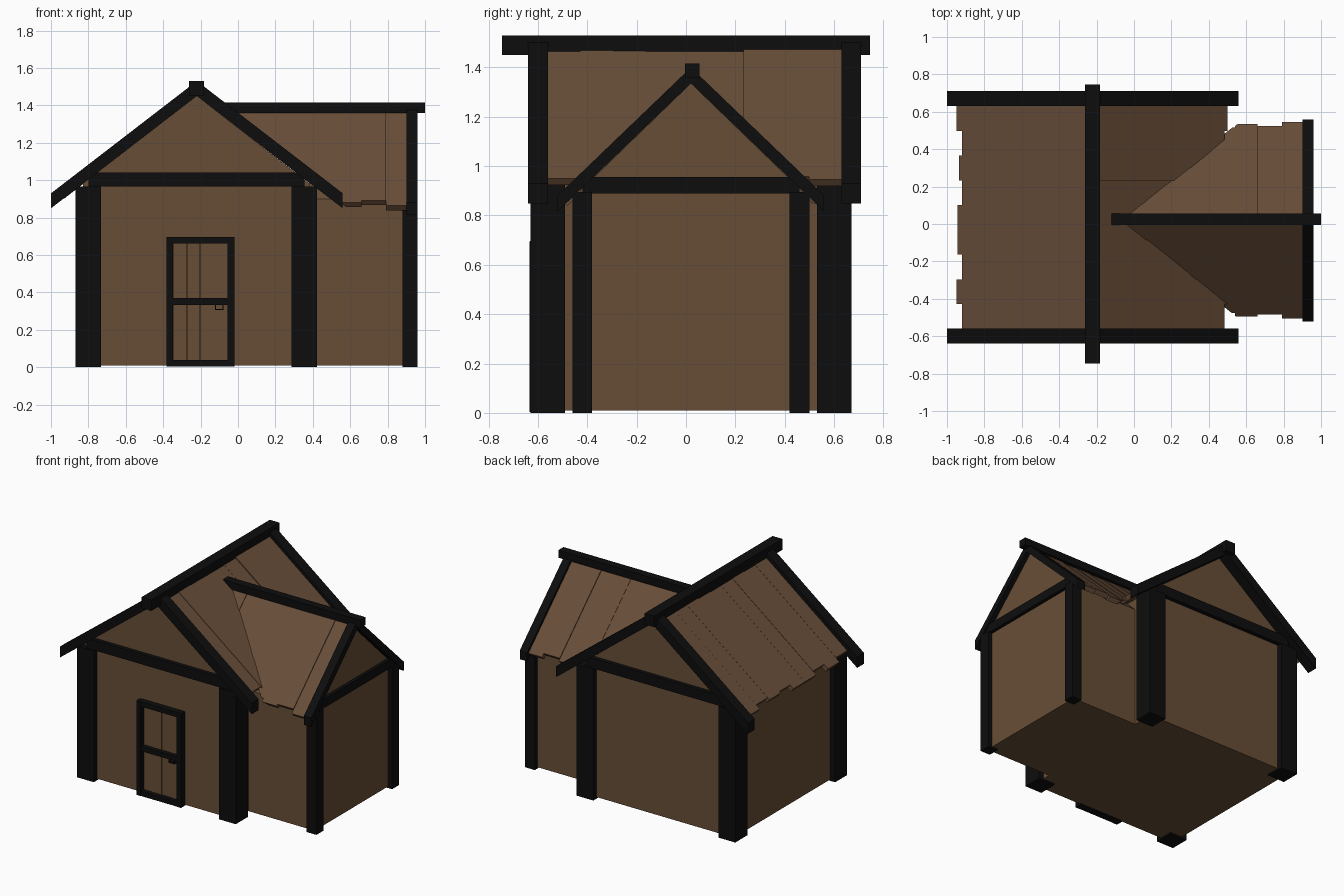
import bpy, bmesh, math, random
from mathutils import Vector

if "Cube" in bpy.data.objects:
    bpy.data.objects.remove(bpy.data.objects["Cube"])

random.seed(4)


def material(name, rgb):
    m = bpy.data.materials.new(name)
    m.diffuse_color = (*rgb, 1)
    m.use_nodes = True
    m.node_tree.nodes["Principled BSDF"].inputs["Base Color"].default_value = m.diffuse_color
    return m


WOOD = material("brown_wood", (0.135, 0.076, 0.037))
ROOF = material("roof_wood", (0.14, 0.075, 0.04))
DARK = material("dark_timber", (0.004, 0.004, 0.004))


def prism(name, profile, axis, a, b, mat, cut=None):
    """Extrude a (u, z) profile along axis 'x' or 'y' from a to b."""
    bm = bmesh.new()
    place = (lambda u, z, t: (t, u, z)) if axis == 'x' else (lambda u, z, t: (u, t, z))
    v0 = [bm.verts.new(place(u, z, a)) for u, z in profile]
    v1 = [bm.verts.new(place(u, z, b)) for u, z in profile]
    n = len(profile)
    bm.faces.new(v0)
    bm.faces.new(v1)
    for i in range(n):
        j = (i + 1) % n
        bm.faces.new((v0[i], v0[j], v1[j], v1[i]))
    bmesh.ops.recalc_face_normals(bm, faces=bm.faces)
    if cut:
        bmesh.ops.bisect_plane(bm, geom=bm.verts[:] + bm.edges[:] + bm.faces[:],
                               plane_co=cut[0], plane_no=cut[1], clear_inner=True)
    me = bpy.data.meshes.new(name)
    bm.to_mesh(me)
    bm.free()
    me.materials.append(mat)
    ob = bpy.data.objects.new(name, me)
    bpy.context.collection.objects.link(ob)
    return ob


def box(name, x0, x1, y0, y1, z0, z1, mat=DARK):
    return prism(name, [(x0, z0), (x1, z0), (x1, z1), (x0, z1)], 'y', y0, y1, mat)


def rafters(name, axis, c, top, bottom, slope, reach, a, b):
    for side, s in (("a", -1), ("b", 1)):
        prism(f"{name}_{side}", [(c, top), (c + s * reach, top - slope * reach),
                                 (c + s * reach, bottom - slope * reach), (c, bottom)],
              axis, a, b, DARK)


def plank(name, axis, c, s, top, slope, reach, thick, a, b, cut=None):
    k = math.hypot(1, slope)
    end = (c + s * reach, top - slope * reach)
    low = (end[0] - s * thick * slope / k, end[1] - thick / k)
    prism(name, [(c, top), end, low, (c, top - thick * k)], axis, a, b, ROOF, cut)


# Main and wing dimensions
MX, MS = -0.22, 0.77
WY, WS = 0.02, 0.96

# Wall bodies, closed below by their floors
prism("main_walls", [(-0.83, 0.01), (0.385, 0.01), (0.385, 0.98), (MX, 1.45), (-0.83, 0.98)],
      'y', -0.59, 0.63, WOOD)
prism("wing_walls", [(-0.43, 0.01), (0.47, 0.01), (0.47, 0.90), (WY, 1.335), (-0.43, 0.90)],
      'x', 0.38, 0.925, WOOD)

# Corner posts
for i, x in enumerate((-0.87, 0.285)):
    for j, y in enumerate((-0.63, 0.53)):
        box(f"main_post_{i}{j}", x, x + 0.138, y, y + 0.14, 0, 0.965)
for j, y in enumerate((-0.46, 0.42)):
    box(f"wing_post_{j}", 0.88, 0.96, y, y + 0.08, 0, 0.895)

# Tie beams across each gable
box("front_tie_beam", -0.80, 0.355, -0.62, -0.56, 0.965, 1.04)
box("back_tie_beam", -0.80, 0.355, 0.60, 0.66, 0.965, 1.04)
box("wing_tie_beam", 0.90, 0.95, -0.42, 0.46, 0.89, 0.955)

# Rafters and ridge beams
rafters("front_rafter", 'y', MX, 1.53, 1.45, MS, 0.78, -0.64, -0.56)
rafters("back_rafter", 'y', MX, 1.53, 1.45, MS, 0.78, 0.63, 0.71)
rafters("wing_rafter", 'x', WY, 1.40, 1.335, WS, 0.54, 0.90, 0.96)
box("main_ridge_beam", -0.263, -0.183, -0.745, 0.745, 1.45, 1.53)
box("wing_ridge_beam", -0.12, 1.0, -0.005, 0.055, 1.36, 1.415)

# Main roof planks with uneven ends
reaches = (0.70, 0.73, 0.70, 0.725, 0.725, 0.70, 0.715, 0.70, 0.73)
step = 1.19 / 9
for s, side in ((-1, "left"), (1, "right")):
    for i, r in enumerate(reaches):
        y = -0.56 + i * step
        reach = r if s < 0 else (0.72 if i in (1, 8, 5) else 0.705)
        plank(f"{side}_roof_plank_{i}", 'y', MX, s, 1.497 + random.uniform(-0.006, 0.006),
              MS, reach, 0.035, y, y + step)

# Wing roof planks, trimmed where they meet the main roof
cut = (Vector((MX, 0, 1.47)), Vector((MS, 0, 1)))
edges = (-0.07, 0.07, 0.18, 0.30, 0.42, 0.54, 0.66, 0.79, 0.91)
for s, side in ((-1, "front"), (1, "back")):
    for i in range(len(edges) - 1):
        reach = (0.505, 0.51, 0.505, 0.51, 0.495, 0.515, 0.505, 0.525)[i]
        plank(f"{side}_wing_plank_{i}", 'x', WY, s, 1.372 + random.uniform(-0.005, 0.005),
              WS, reach, 0.035, edges[i], edges[i + 1], cut)

# Door: frame, boards and latch
box("door_frame_left", -0.383, -0.347, -0.635, -0.58, 0.003, 0.695)
box("door_frame_right", -0.055, -0.019, -0.635, -0.58, 0.003, 0.695)
for n, z in (("bottom", 0.003), ("middle", 0.333), ("top", 0.66)):
    box(f"door_frame_{n}", -0.36, -0.04, -0.633, -0.58, z, z + 0.036)
for i in range(4):
    x = -0.347 + i * 0.073
    box(f"door_board_{i}", x + 0.001, x + 0.072, -0.60 - 0.003 * (i % 2), -0.58, 0.03, 0.67, WOOD)
for i, (x0, x1, z0, z1) in enumerate(((-0.123, -0.117, 0.306, 0.342), (-0.084, -0.078, 0.306, 0.342),
                                      (-0.123, -0.078, 0.306, 0.312))):
    box(f"door_latch_{i}", x0, x1, -0.63, -0.595, z0, z1)
